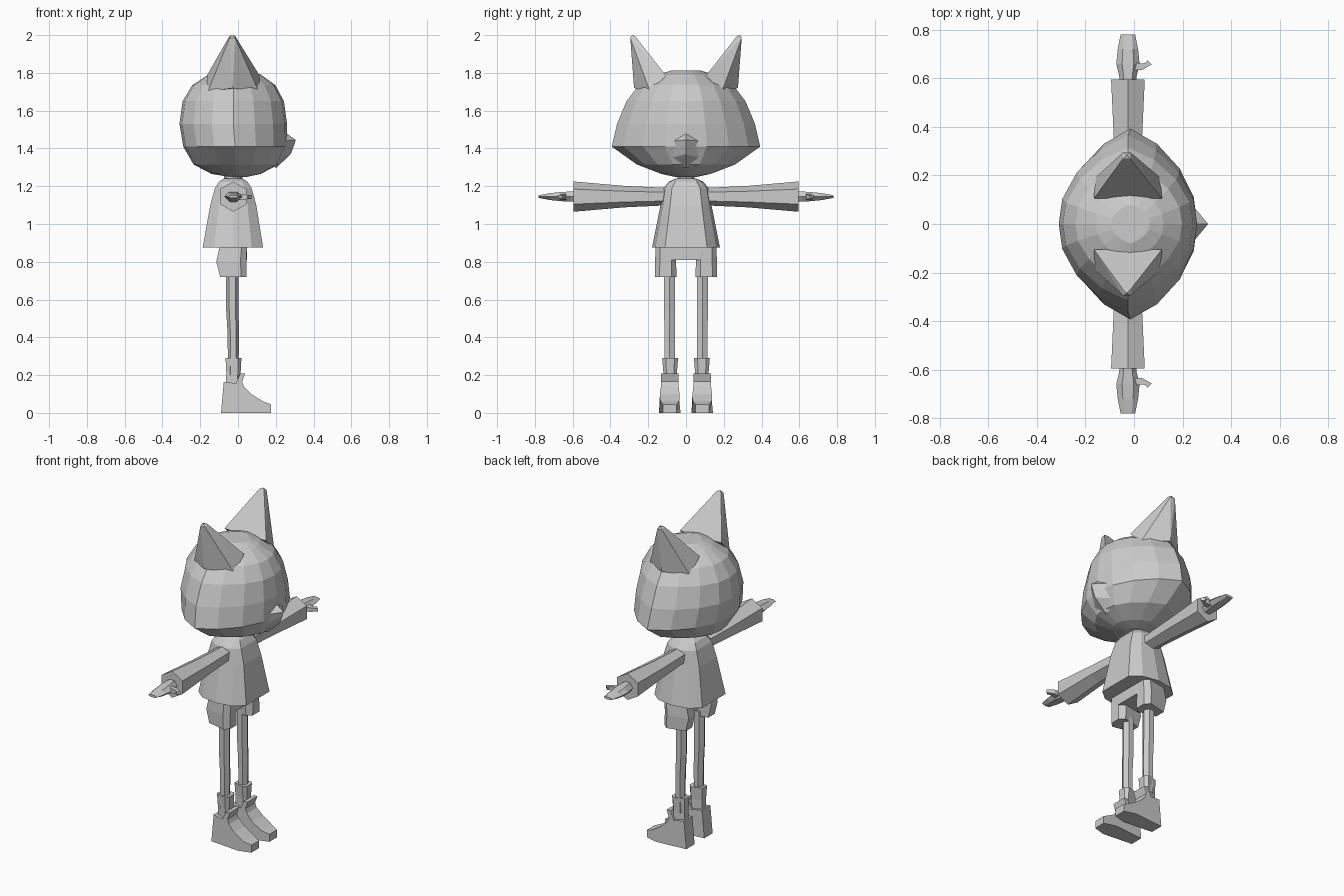
import bpy, bmesh
from math import sin, cos, pi

if "Cube" in bpy.data.objects:
    bpy.data.objects.remove(bpy.data.objects["Cube"])

CX = -0.025  # body axis, slightly behind the nose-weighted centre


def finish(name, bm, mirror=False):
    bmesh.ops.recalc_face_normals(bm, faces=bm.faces)
    me = bpy.data.meshes.new(name)
    bm.to_mesh(me)
    bm.free()
    ob = bpy.data.objects.new(name, me)
    bpy.context.collection.objects.link(ob)
    if mirror:
        m = ob.modifiers.new("Mirror", 'MIRROR')
        m.use_axis = (False, True, False)
        m.use_mirror_merge = False
    return ob


def loft(name, rings, mirror=False):
    """Skin a list of equal-length point rings and cap both ends."""
    bm = bmesh.new()
    vs = [[bm.verts.new(p) for p in r] for r in rings]
    n = len(vs[0])
    for a, b in zip(vs, vs[1:]):
        for i in range(n):
            j = (i + 1) % n
            bm.faces.new((a[i], a[j], b[j], b[i]))
    bm.faces.new(vs[0])
    bm.faces.new(vs[-1])
    return finish(name, bm, mirror)


def hull(name, pts, mirror=False):
    bm = bmesh.new()
    for p in pts:
        bm.verts.new(p)
    bmesh.ops.convex_hull(bm, input=bm.verts)
    return finish(name, bm, mirror)


def stack(shape, levels, cy=0):
    """Horizontal rings: levels are (z, centre x, x radius, y radius)."""
    return [[(cx + rx * u, cy + ry * v, z) for u, v in shape] for z, cx, rx, ry in levels]


def ngon(n, start=0.0):
    return [(cos(start + 2 * pi * i / n), sin(start + 2 * pi * i / n)) for i in range(n)]


def four_way(quarter):
    """Mirror a quarter outline running from (1,0) side to (0,1)."""
    q = quarter
    half = q + [(-x, y) for x, y in q[-2::-1]]
    low = [(x, -y) for x, y in half[::-1] if y > 0]
    return half + low


# Head: wide lens outline, widest at the cheeks
lens = four_way([(1, 0), (.95, .28), (.74, .58), (.4, .84), (0, 1)])
loft("head", stack(lens, [
    (1.25, 0.0, .05, .06), (1.265, -.01, .13, .13), (1.315, -.01, .225, .26),
    (1.41, -.015, .275, .393), (1.53, -.025, .285, .365), (1.65, -.025, .268, .315),
    (1.735, -.022, .22, .25), (1.79, -.018, .14, .15), (1.812, -.015, .08, .08)]))

# Pointed snout
hull("snout", [(.25, 0, 1.485), (.305, 0, 1.445), (.3, 0, 1.425), (.28, 0, 1.37),
               (.2, 0, 1.295), (.205, .12, 1.435), (.205, -.12, 1.435),
               (.18, .12, 1.34), (.18, -.12, 1.34)])

# Ears
hull("ears", [(.115, .105, 1.785), (-.165, .105, 1.785), (.11, .19, 1.70), (-.16, .19, 1.70),
              (-.03, .275, 1.72), (-.015, .27, 1.995), (-.045, .27, 1.995),
              (-.015, .295, 1.985), (-.045, .295, 1.985), (-.03, .285, 2.0)], True)

# Neck and flared shirt
loft("neck", stack(ngon(8), [(1.2, CX, .05, .045), (1.28, CX, .05, .045)]))
shirt = four_way([(1, .62), (.62, .9), (0, 1)])
loft("shirt", stack(shirt, [
    (.875, CX - .002, .16, .18), (1.1, CX, .122, .135), (1.19, CX, .097, .12),
    (1.225, CX, .075, .09), (1.24, CX, .05, .055)]))

# Six-sided sleeves and end cuffs
arm_hex = ngon(6, pi / 2)


def along_y(shape, levels):
    """Rings across the arm: levels are (y, x radius, z radius)."""
    return [[(CX + rx * u, y, 1.145 + rz * v) for u, v in shape] for y, rx, rz in levels]


loft("sleeves", along_y(arm_hex, [
    (.08, .055, .048), (.14, .055, .048), (.33, .066, .057), (.595, .08, .08)]), True)

# Mitten hands with a thumb
loft("hands", along_y(ngon(6), [
    (.58, .034, .032), (.61, .036, .031), (.66, .048, .028), (.72, .042, .021),
    (.78, .030, .008)]), True)
loft("thumbs", [[(x + du, y + dv, 1.143 + dz)
                 for du, dv, dz in ((-w, w, -w), (w, -w, -w), (w, -w, w), (-w, w, w))] if i == 3 else
                [(x, y - w, 1.143 - w), (x, y + w, 1.143 - w), (x, y + w, 1.143 + w), (x, y - w, 1.143 + w)][1::-1]
                + [(x, y - w, 1.143 + w), (x, y + w, 1.143 + w)]
                for i, (x, y, w) in enumerate([(0, .65, .016), (.035, .648, .013), (.05, .655, .011),
                                               (.065, .666, .009)])], True)

# Shorts: shared hips and two legs
box8 = four_way([(1, .55), (.6, 1)])
loft("hips", stack(box8, [(.81, CX, .072, .14), (.89, CX, .072, .16)]))
loft("shorts_legs", stack(box8, [
    (.72, CX, .07, .057), (.80, CX - .01, .08, .056), (.88, CX, .072, .052)], .108), True)

# Thin legs and ankle socks
loft("legs", stack(ngon(6), [
    (.2, -.025, .028, .032), (.42, -.025, .03, .032), (.55, -.03, .033, .033),
    (.75, -.03, .033, .033)], .087), True)
loft("socks", stack(box8, [(.14, -.025, .038, .036), (.215, -.024, .038, .036),
                           (.29, -.024, .042, .042)], .084), True)

# Shoes: side profile as (x, z, half width)
shoe = [(-.09, 0, .04), (.1, 0, .057), (.175, 0, .036), (.175, .045, .036),
        (.13, .062, .05), (.07, .10, .052), (.025, .145, .046),
        (-.0, .155, .044), (-.075, .165, .04)]
loft("shoes", [[(x, .086 + s * w, z) for x, z, w in shoe] for s in (-1, 1)], True)
tongue = [(-.015, .15), (.035, .13), (.022, .165), (.037, .208), (.012, .208)]
loft("shoe_tongues", [[(x, .086 + s * .046, z) for x, z in tongue] for s in (-1, 1)], True)
